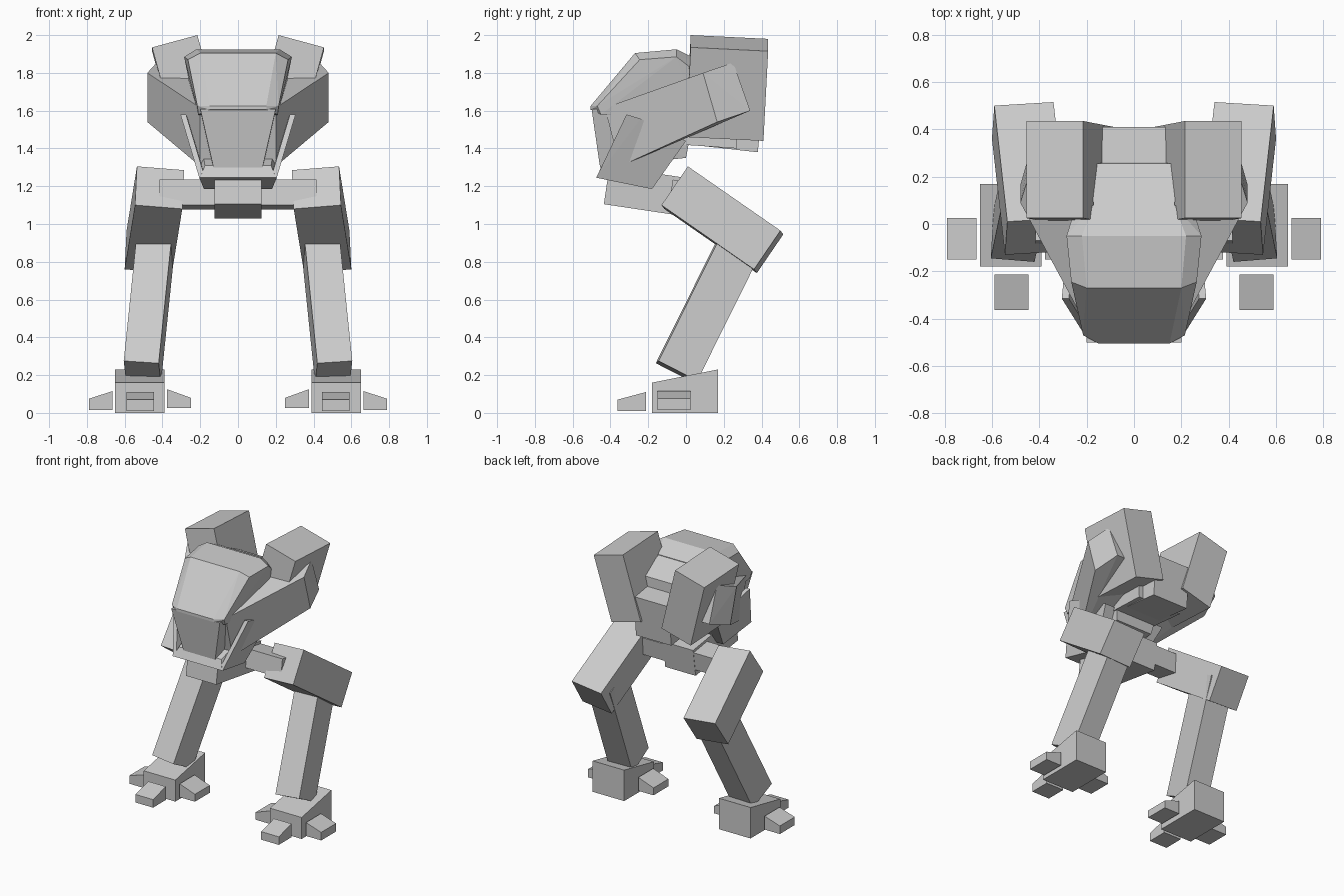
import bpy, bmesh
from mathutils import Vector

cube = bpy.data.objects.get("Cube")
if cube:
    bpy.data.objects.remove(cube, do_unlink=True)

grey = bpy.data.materials.new("plain grey")
grey.use_nodes = True
GREY = (0.6, 0.6, 0.6, 1)
grey.diffuse_color = GREY
grey.node_tree.nodes["Principled BSDF"].inputs["Base Color"].default_value = GREY


def solid(name, pts):
    """Flat-faced convex block through the given corners."""
    bm = bmesh.new()
    for p in pts:
        bm.verts.new(p)
    res = bmesh.ops.convex_hull(bm, input=bm.verts)
    junk = [g for g in res["geom_interior"] + res["geom_unused"]
            if isinstance(g, bmesh.types.BMVert) and g.is_valid]
    bmesh.ops.delete(bm, geom=list(set(junk)), context="VERTS")
    bmesh.ops.dissolve_limit(bm, angle_limit=0.02, verts=bm.verts, edges=bm.edges)
    bmesh.ops.recalc_face_normals(bm, faces=bm.faces)
    mesh = bpy.data.meshes.new(name)
    bm.to_mesh(mesh)
    bm.free()
    mesh.materials.append(grey)
    obj = bpy.data.objects.new(name, mesh)
    bpy.context.collection.objects.link(obj)


def box(corner, u, v, w):
    """Eight corners of a slanted box from one corner and three edges."""
    c, u, v, w = map(Vector, (corner, u, v, w))
    return [c + i * u + j * v + k * w for i in (0, 1) for j in (0, 1) for k in (0, 1)]


def wedge(x0, x1, y0, y1, z0, tops):
    """Upright block whose four top corners have their own heights."""
    corners = [(x0, y0), (x1, y0), (x1, y1), (x0, y1)]
    return [(x, y, z0) for x, y in corners] + [(x, y, z) for (x, y), z in zip(corners, tops)]


def both(pts):
    """Points plus their mirror image."""
    return [(s * p[0], p[1], p[2]) for p in pts for s in (1, -1)]


def pair(name, pts):
    """One block on each side."""
    solid("left_" + name, [(abs(1) * p[0], p[1], p[2]) for p in pts])
    solid("right_" + name, [(-p[0], p[1], p[2]) for p in pts])


# feet and toes
pair("foot", wedge(0.39, 0.65, -0.18, 0.17, 0.0, (0.16, 0.16, 0.23, 0.23)))
pair("front_toe", wedge(0.445, 0.59, -0.363, -0.213, 0.01, (0.07, 0.07, 0.11, 0.11)))
pair("outer_toe", wedge(0.665, 0.79, -0.15, 0.025, 0.015, (0.115, 0.075, 0.075, 0.115)))
pair("inner_toe", wedge(0.25, 0.375, -0.15, 0.025, 0.025, (0.08, 0.125, 0.125, 0.08)))

# legs
pair("shin", box((0.605, -0.145, 0.275), (-0.185, -0.015, -0.012),
                 (-0.078, 0.375, 0.755), (-0.012, 0.205, -0.105)))
pair("thigh", box((0.535, 0.01, 1.305), (-0.25, 0.015, -0.02),
                  (0.055, 0.49, -0.34), (0.01, -0.14, -0.205)))

# pelvis
solid("hip_bar", box((-0.415, -0.09, 1.10), (0.83, 0, 0), (0, 0.16, -0.024), (0, 0.02, 0.135)))
solid("pelvis_block", box((-0.125, -0.435, 1.105), (0.25, 0, 0), (0, 0.5, -0.075), (0, 0.03, 0.2)))

# cockpit: windshield, roof and rear slope in one faceted shell
solid("cockpit", both([
    (0.15, -0.505, 1.625), (0.215, -0.47, 1.625), (0.15, -0.505, 1.605), (0.21, -0.45, 1.58),
    (0.20, -0.27, 1.905), (0.265, -0.245, 1.87),
    (0.22, -0.05, 1.925), (0.285, -0.05, 1.885),
    (0.17, 0.08, 1.86), (0.25, 0.06, 1.80),
    (0.23, 0.05, 1.60), (0.21, -0.30, 1.57)]))

# nose under the windshield
solid("nose", both([(0.20, -0.50, 1.61), (0.13, -0.455, 1.30),
                    (0.20, 0.05, 1.61), (0.15, 0.0, 1.35)]))

# open jaw: floor and two cheek plates
solid("jaw_floor", both([(0.20, -0.475, 1.245), (0.175, -0.445, 1.31),
                         (0.18, -0.18, 1.185), (0.22, 0.0, 1.44), (0.20, -0.10, 1.45)]))
cheek = [(0.205, -0.475, 1.245), (0.305, -0.315, 1.58), (0.298, -0.24, 1.557),
         (0.18, -0.18, 1.185), (0.25, 0.0, 1.44)]
pair("cheek", cheek + [(x - 0.03, y, z) for x, y, z in cheek])

# side hulls flaring out to the rear
flare = [(0.48, 0.09, 1.80), (0.48, 0.165, 1.54), (0.43, 0.25, 1.855), (0.43, 0.34, 1.60),
         (0.20, -0.43, 1.615), (0.20, -0.35, 1.305)]
inner = [(0.12, -0.43, 1.615), (0.12, -0.35, 1.305), (0.2, 0.10, 1.80),
         (0.2, 0.25, 1.83), (0.15, 0.34, 1.60), (0.12, 0.165, 1.54)]
pair("side_hull", flare + inner)

# rear body
solid("rear_deck", both([(0.17, 0.05, 1.87), (0.18, 0.255, 1.77),
                         (0.18, 0.27, 1.40), (0.17, -0.02, 1.42)]))
solid("rear_box", both([(0.145, 0.26, 1.70), (0.145, 0.41, 1.68),
                        (0.145, 0.38, 1.38), (0.145, -0.02, 1.425), (0.145, 0.0, 1.60)]))

# tilted shoulder packs
pair("shoulder_pack", box((0.455, 0.025, 1.935), (-0.24, 0, 0.065),
                          (0, 0.41, -0.02), (-0.13, -0.025, -0.475)))
